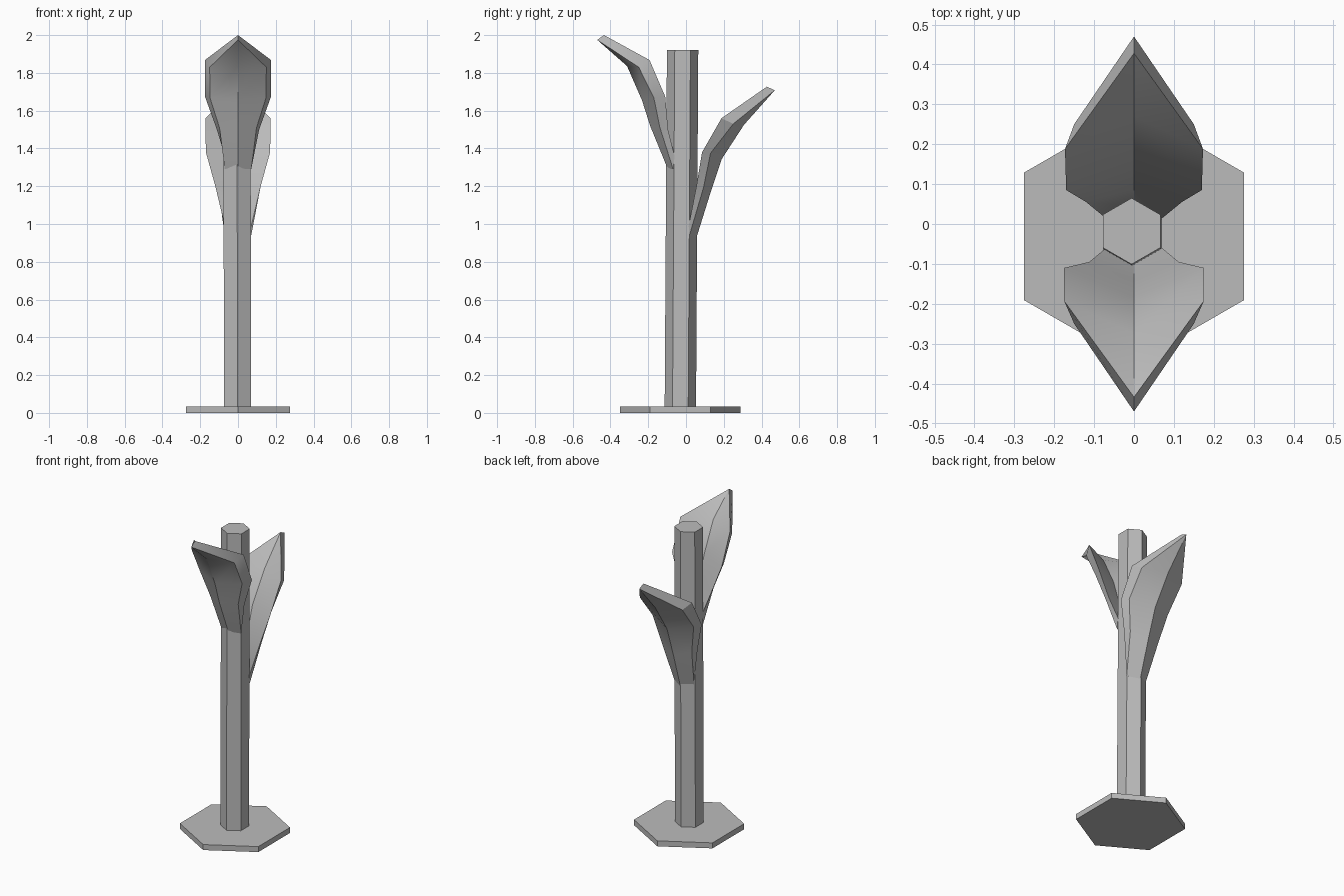
import bpy, bmesh, math
from mathutils import Vector

cube = bpy.data.objects.get("Cube")
if cube:
    bpy.data.objects.remove(cube, do_unlink=True)

grey = bpy.data.materials.new("plain grey")
grey.use_nodes = True
grey.diffuse_color = (0.5, 0.5, 0.5, 1)
grey.node_tree.nodes["Principled BSDF"].inputs["Base Color"].default_value = (0.5, 0.5, 0.5, 1)


def loft(name, rings, smooth):
    """Skin closed rings of points, cap both ends and weld collapsed points."""
    bm = bmesh.new()
    loops = [[bm.verts.new(p) for p in ring] for ring in rings]
    n = len(loops[0])
    for a, b in zip(loops, loops[1:]):
        for i in range(n):
            j = (i + 1) % n
            bm.faces.new((a[i], a[j], b[j], b[i]))
    bm.faces.new(loops[0])
    bm.faces.new(loops[-1])
    bmesh.ops.remove_doubles(bm, verts=bm.verts, dist=0.0005)
    bmesh.ops.recalc_face_normals(bm, faces=bm.faces)
    mesh = bpy.data.meshes.new(name)
    bm.to_mesh(mesh)
    bm.free()
    mesh.materials.append(grey)
    obj = bpy.data.objects.new(name, mesh)
    bpy.context.collection.objects.link(obj)
    if smooth:
        bpy.ops.object.select_all(action='DESELECT')
        obj.select_set(True)
        bpy.context.view_layer.objects.active = obj
        bpy.ops.object.shade_smooth_by_angle(angle=math.radians(30))
    return obj


def hexagon(radius, x, y, z):
    """Six-sided ring with corners pointing front and back."""
    return [Vector((x + radius * math.sin(i * math.pi / 3),
                    y + radius * math.cos(i * math.pi / 3), z)) for i in range(6)]


def leaf(name, side, sections):
    """Keeled leaf; each section: outer half width, inner half width,
    then (reach, height) of outer keel, outer rim, inner rim, inner keel."""
    rings = []
    for wo, wi, keel, rim, lip, fold in sections:
        def at(x, p):
            return Vector((x, side * p[0], p[1]))
        rings.append([at(0, keel), at(wo, rim), at(wi, lip),
                      at(0, fold), at(-wi, lip), at(-wo, rim)])
    return loft(name, rings, True)


# Base plate and slightly leaning stem
loft("base_plate", [hexagon(0.319, 0, -0.031, z) for z in (0, 0.035)], False)
loft("stem", [hexagon(0.083, -0.002, -0.03, 0.02),
              hexagon(0.083, -0.006, -0.018, 1.92)], False)

# Upper leaf at the front
leaf("front_leaf", -1, [
    (0.07, 0.07, (0.098, 1.295), (0.068, 1.29), (0.06, 1.36), (0.085, 1.37)),
    (0.098, 0.112, (0.19, 1.52), (0.138, 1.51), (0.095, 1.50), (0.14, 1.54)),
    (0.148, 0.175, (0.233, 1.655), (0.17, 1.667), (0.11, 1.675), (0.183, 1.68)),
    (0.15, 0.175, (0.312, 1.836), (0.25, 1.83), (0.193, 1.868), (0.275, 1.868)),
    (0, 0, (0.47, 1.975), (0.47, 1.975), (0.434, 2.0), (0.434, 2.0)),
])

# Lower leaf at the back
leaf("back_leaf", 1, [
    (0.07, 0.07, (0.056, 0.93), (0.018, 0.94), (0.014, 0.99), (0.045, 1.0)),
    (0.105, 0.12, (0.128, 1.16), (0.092, 1.19), (0.055, 1.2), (0.085, 1.18)),
    (0.145, 0.17, (0.19, 1.345), (0.13, 1.375), (0.085, 1.38), (0.145, 1.37)),
    (0.15, 0.173, (0.307, 1.525), (0.25, 1.53), (0.188, 1.56), (0.27, 1.56)),
    (0, 0, (0.47, 1.708), (0.47, 1.708), (0.428, 1.727), (0.428, 1.727)),
])
